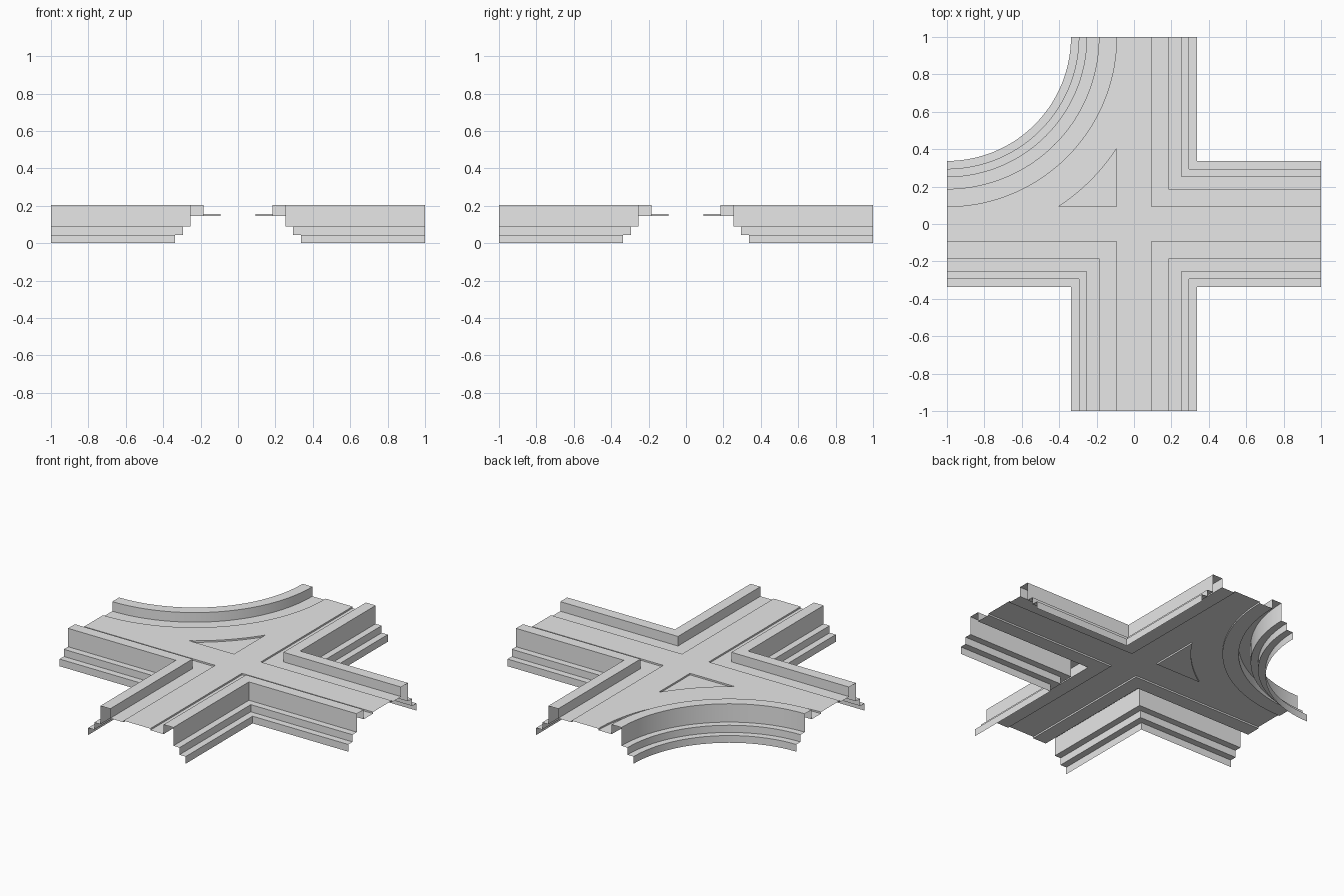
import bpy, bmesh
from math import cos, sin, acos, pi

cube = bpy.data.objects.get("Cube")
if cube:
    bpy.data.objects.remove(cube)

stone = bpy.data.materials.new("stone_grey")
stone.use_nodes = True
GREY = (0.8, 0.8, 0.8, 1)
stone.diffuse_color = GREY
stone.node_tree.nodes["Principled BSDF"].inputs["Base Color"].default_value = GREY

# Half-width of the road, its height, and the gutter height
ROAD, TOP, LOW = 0.093, 0.155, 0.145
INNER = 0.185
# Cross-sections as (distance from road axis, height)
WALL = [(0.337, 0), (0.337, 0.045), (0.295, 0.045), (0.295, 0.09),
        (0.253, 0.09), (0.253, 0.205), (INNER, 0.205), (INNER, LOW)]
GUTTER = [(INNER, LOW), (ROAD, LOW), (ROAD, TOP)]


def sheet(name, rows, smooth=False):
    """Skin a grid of points, facing upward."""
    bm = bmesh.new()
    grid = [[bm.verts.new(p) for p in row] for row in rows]
    for a, b in zip(grid, grid[1:]):
        for i in range(len(a) - 1):
            bm.faces.new((a[i], a[i + 1], b[i + 1], b[i]))
    bmesh.ops.remove_doubles(bm, verts=bm.verts[:], dist=1e-5)
    bm.normal_update()
    if sum(f.normal.z * f.calc_area() for f in bm.faces) < 0:
        bmesh.ops.reverse_faces(bm, faces=bm.faces[:])
    mesh = bpy.data.meshes.new(name)
    bm.to_mesh(mesh)
    bm.free()
    mesh.materials.append(stone)
    obj = bpy.data.objects.new(name, mesh)
    bpy.context.collection.objects.link(obj)
    if smooth:
        bpy.ops.object.select_all(action='DESELECT')
        obj.select_set(True)
        bpy.context.view_layer.objects.active = obj
        bpy.ops.object.shade_smooth_by_angle(angle=pi / 6)
    return obj


def polar(r, a, z):
    """Point around the centre of the curved corner."""
    return (-1 + r * cos(a), 1 - r * sin(a), z)


# Three square corners
for label, sx, sy in (("back_left", 1, 1), ("front_left", 1, -1), ("front_right", -1, -1)):
    for part, profile in (("wall", WALL), ("gutter", GUTTER)):
        rows = [[(sx * (1 if k == 0 else d), sy * (1 if k == 2 else d), z)
                 for d, z in profile] for k in range(3)]
        sheet(f"{label}_{part}", rows)

# Curved corner
STEPS = 36
angles = [pi / 2 * i / STEPS for i in range(STEPS + 1)]
for part, profile in (("wall", WALL), ("gutter", GUTTER)):
    sheet(f"curved_{part}", [[polar(1 - d, a, z) for d, z in profile] for a in angles], True)

# Straight road crossing
sheet("cross_road", [[(x, y, TOP) for x in (-1, -ROAD, ROAD, 1)] for y in (-ROAD, ROAD)])
for label, s in (("front_road", -1), ("back_road", 1)):
    sheet(label, [[(x, s * y, TOP) for x in (-ROAD, ROAD)] for y in (ROAD, 1)])

# Curved turning lane around the sunken triangle
R_IN, R_ISLAND = 1 - ROAD, 1.086
tip = acos(R_IN / R_ISLAND)


def box(a):
    return R_IN / max(cos(a), sin(a))


lane_angles = sorted(angles + [tip, pi / 2 - tip])
sheet("turning_lane", [[polar(R_IN, a, TOP), polar(min(R_ISLAND, box(a)), a, TOP)]
                       for a in lane_angles])

# Sunken triangle with its low side walls
island = [a for a in lane_angles if tip - 1e-6 <= a <= pi / 2 - tip + 1e-6]
sheet("sunken_triangle", [[polar(R_ISLAND, a, TOP), polar(R_ISLAND, a, LOW),
                           polar(box(a), a, LOW), polar(box(a), a, TOP)] for a in island], True)
